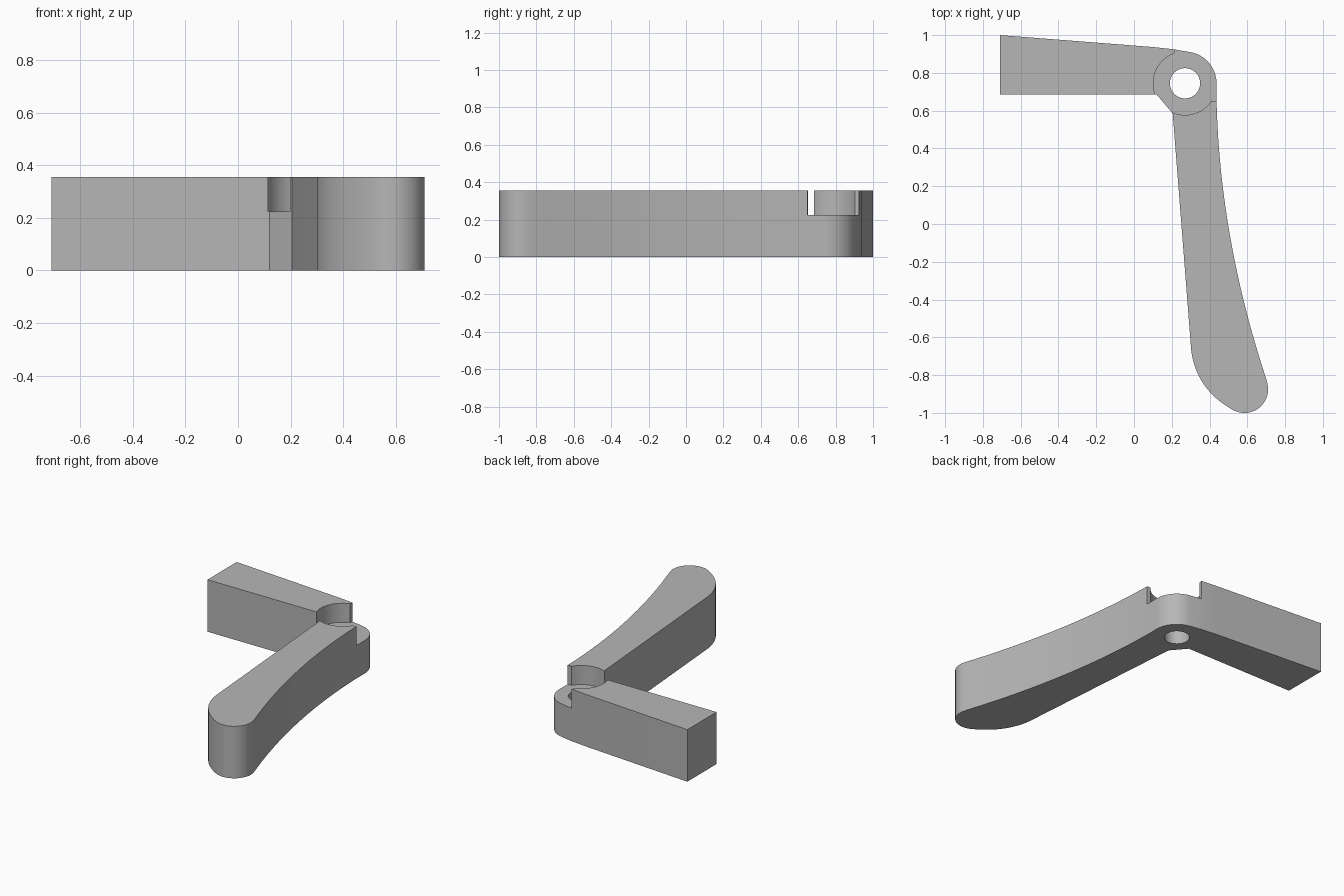
import bpy, bmesh
from math import sin, cos, radians
from mathutils import Vector

default_cube = bpy.data.objects.get("Cube")
if default_cube:
    bpy.data.objects.remove(default_cube, do_unlink=True)

HEIGHT, LEDGE = 0.355, 0.225
PIVOT = (0.27, 0.745)


def arc(center, radius, start, end, steps):
    angles = [radians(start + (end - start) * i / steps) for i in range(steps + 1)]
    return [(center[0] + radius * cos(a), center[1] + radius * sin(a)) for a in angles]


def bend(a, b, c, steps):
    a, b, c = Vector(a), Vector(b), Vector(c)
    ts = [i / steps for i in range(steps + 1)]
    return [tuple(a * (1 - t) ** 2 + b * 2 * t * (1 - t) + c * t * t) for t in ts]


def prism(name, outline, bottom, top):
    bm = bmesh.new()
    face = bm.faces.new([bm.verts.new((x, y, bottom)) for x, y in outline])
    raised = bmesh.ops.extrude_face_region(bm, geom=[face])
    verts = [v for v in raised["geom"] if isinstance(v, bmesh.types.BMVert)]
    bmesh.ops.translate(bm, verts=verts, vec=(0, 0, top - bottom))
    bmesh.ops.recalc_face_normals(bm, faces=bm.faces)
    mesh = bpy.data.meshes.new(name)
    bm.to_mesh(mesh)
    bm.free()
    obj = bpy.data.objects.new(name, mesh)
    bpy.context.collection.objects.link(obj)
    return obj


# Bent lever: square arm, rounded elbow, curved handle with a round tip
outline = [(-0.71, 0.685), (-0.71, 1.0), (0.1, 0.937), (0.21, 0.925)]
outline += arc(PIVOT, 0.167, 80, 0, 16)
outline += bend((0.437, 0.65), (0.455, -0.08), (0.7, -0.82), 24)
outline += arc((0.585, -0.875), 0.125, 15, -110, 20)
outline += bend((0.53, -0.988), (0.33, -0.88), (0.303, -0.67), 14)
outline += [(0.205, 0.585), (0.12, 0.685)]
lever = prism("bent_lever", outline, 0, HEIGHT)

# Pivot recess, open towards the outside of the elbow, and through hole
recess_outline = arc(PIVOT, 0.168, 110, 326, 40)
recess_outline += [(0.5, 0.65), (0.5, 1.0), (0.23, 1.0)]
cutters = [
    prism("pivot_recess_cutter", recess_outline, LEDGE, HEIGHT + 0.1),
    prism("pivot_hole_cutter", arc(PIVOT, 0.08, 0, 352.5, 47), -0.1, HEIGHT + 0.1),
]

bpy.ops.object.select_all(action="DESELECT")
bpy.context.view_layer.objects.active = lever
lever.select_set(True)
for cutter in cutters:
    cutter.hide_render = True
    mod = lever.modifiers.new(cutter.name, "BOOLEAN")
    mod.operation = "DIFFERENCE"
    mod.solver = "EXACT"
    mod.object = cutter
    bpy.ops.object.modifier_apply(modifier=mod.name)
for cutter in cutters:
    bpy.data.objects.remove(cutter, do_unlink=True)

# Plain grey finish
grey = bpy.data.materials.new("plain_grey")
grey.use_nodes = True
colour = (0.47, 0.47, 0.47, 1)
grey.diffuse_color = colour
grey.node_tree.nodes["Principled BSDF"].inputs["Base Color"].default_value = colour
lever.data.materials.clear()
lever.data.materials.append(grey)

bpy.ops.object.shade_smooth_by_angle(angle=radians(25))
